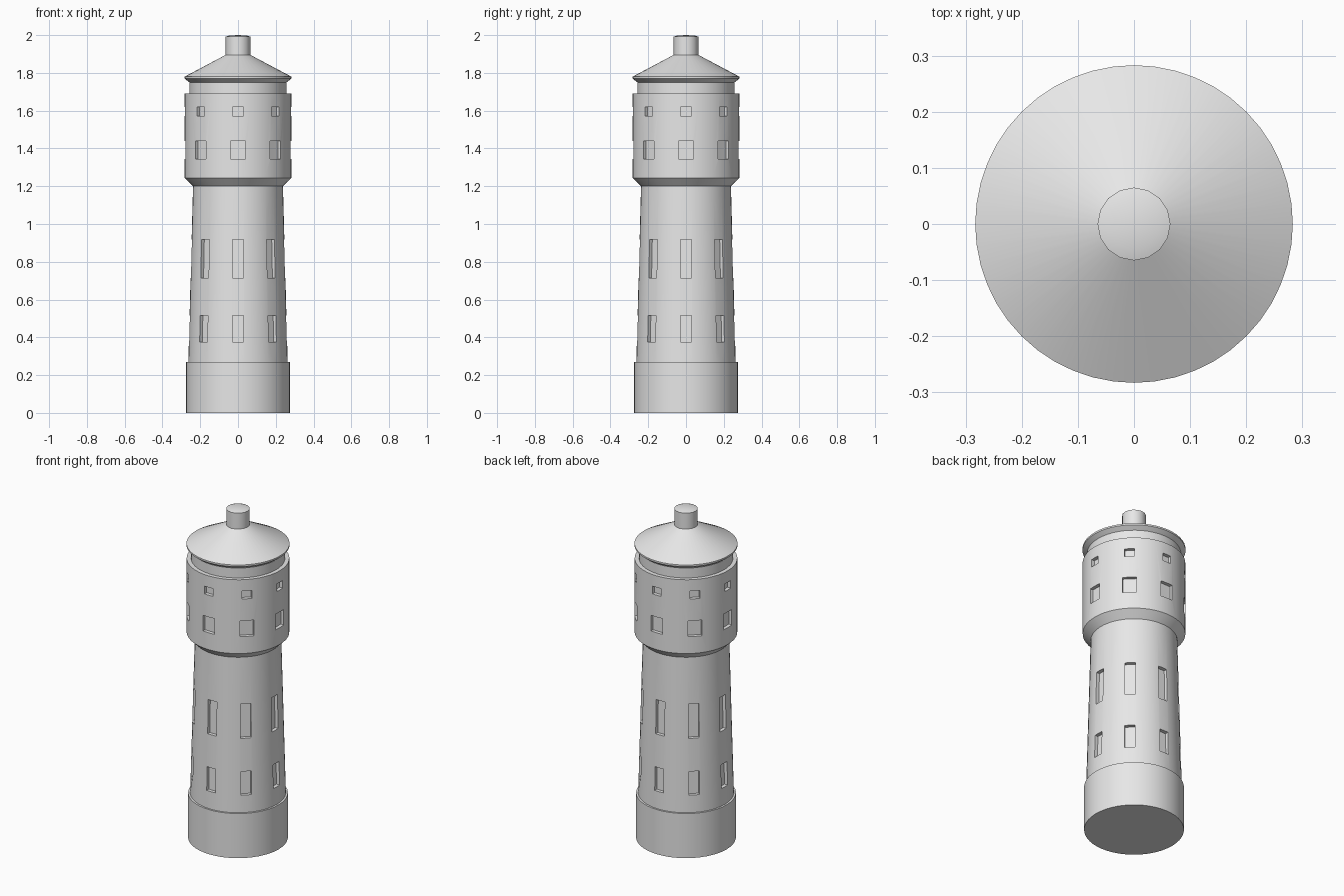
import bpy, bmesh, math
from mathutils import Matrix, Vector

if "Cube" in bpy.data.objects:
    bpy.data.objects.remove(bpy.data.objects["Cube"])

grey = bpy.data.materials.new("plain_grey")
grey.diffuse_color = (0.8, 0.8, 0.8, 1)
grey.use_nodes = True
grey.node_tree.nodes["Principled BSDF"].inputs["Base Color"].default_value = grey.diffuse_color


def add_object(name, bm):
    mesh = bpy.data.meshes.new(name)
    bm.to_mesh(mesh)
    bm.free()
    mesh.materials.append(grey)
    obj = bpy.data.objects.new(name, mesh)
    bpy.context.collection.objects.link(obj)
    return obj


def lathe(name, profile, sides):
    """Spin a (radius, height) profile around the z axis."""
    bm = bmesh.new()
    verts = [bm.verts.new((r, 0, z)) for r, z in profile]
    edges = [bm.edges.new(pair) for pair in zip(verts, verts[1:])]
    bmesh.ops.spin(bm, geom=verts + edges, axis=(0, 0, 1), cent=(0, 0, 0),
                   angle=2 * math.pi, steps=sides, use_duplicate=False)
    bmesh.ops.remove_doubles(bm, verts=bm.verts, dist=1e-5)
    bmesh.ops.recalc_face_normals(bm, faces=bm.faces)
    return add_object(name, bm)


def activate(obj):
    bpy.ops.object.select_all(action='DESELECT')
    obj.select_set(True)
    bpy.context.view_layer.objects.active = obj


# Plinth, tapered shaft, overhanging drum and recessed neck
body = lathe("tower_body", [
    (0, 0), (0.274, 0), (0.274, 0.27), (0.263, 0.27), (0.238, 1.2),
    (0.282, 1.243), (0.282, 1.69), (0.258, 1.69), (0.258, 1.75), (0, 1.75)], 48)

# Conical roof with flared eave
roof = lathe("roof", [(0.257, 1.75), (0.283, 1.77), (0.283, 1.78), (0.062, 1.897)], 48)

# Vent stack with a slightly domed lid
stack = lathe("vent_stack", [(0.065, 1.89), (0.065, 1.992), (0.045, 1.998), (0, 2.0)], 16)

# Window rows: width, bottom, top, wall radius, wall lean
lean = math.atan2(0.025, 0.93)
rows = [(0.058, 0.375, 0.517, 0.258, lean), (0.058, 0.715, 0.92, 0.248, lean),
        (0.078, 1.345, 1.44, 0.282, 0), (0.056, 1.573, 1.62, 0.282, 0)]
depth = 0.022
bm = bmesh.new()
for width, low, high, radius, tilt in rows:
    for i in range(8):
        size = Matrix.Diagonal((0.1, width, high - low, 1))
        place = Matrix.Translation((radius - depth + 0.05, 0, (low + high) / 2))
        turn = Matrix.Rotation(math.radians(45 * i), 4, 'Z')
        bmesh.ops.create_cube(bm, size=1, matrix=turn @ place
                              @ Matrix.Rotation(-tilt, 4, 'Y') @ size)
cutter = add_object("window_cutter", bm)
cutter.hide_render = True

# Cut the window recesses
activate(body)
cut = body.modifiers.new("windows", 'BOOLEAN')
cut.operation = 'DIFFERENCE'
cut.solver = 'EXACT'
cut.object = cutter
bpy.ops.object.modifier_apply(modifier=cut.name)
bpy.data.objects.remove(cutter, do_unlink=True)

# Smooth walls with sharp edges
for obj in (body, roof, stack):
    activate(obj)
    bpy.ops.object.shade_smooth_by_angle(angle=math.radians(30))
